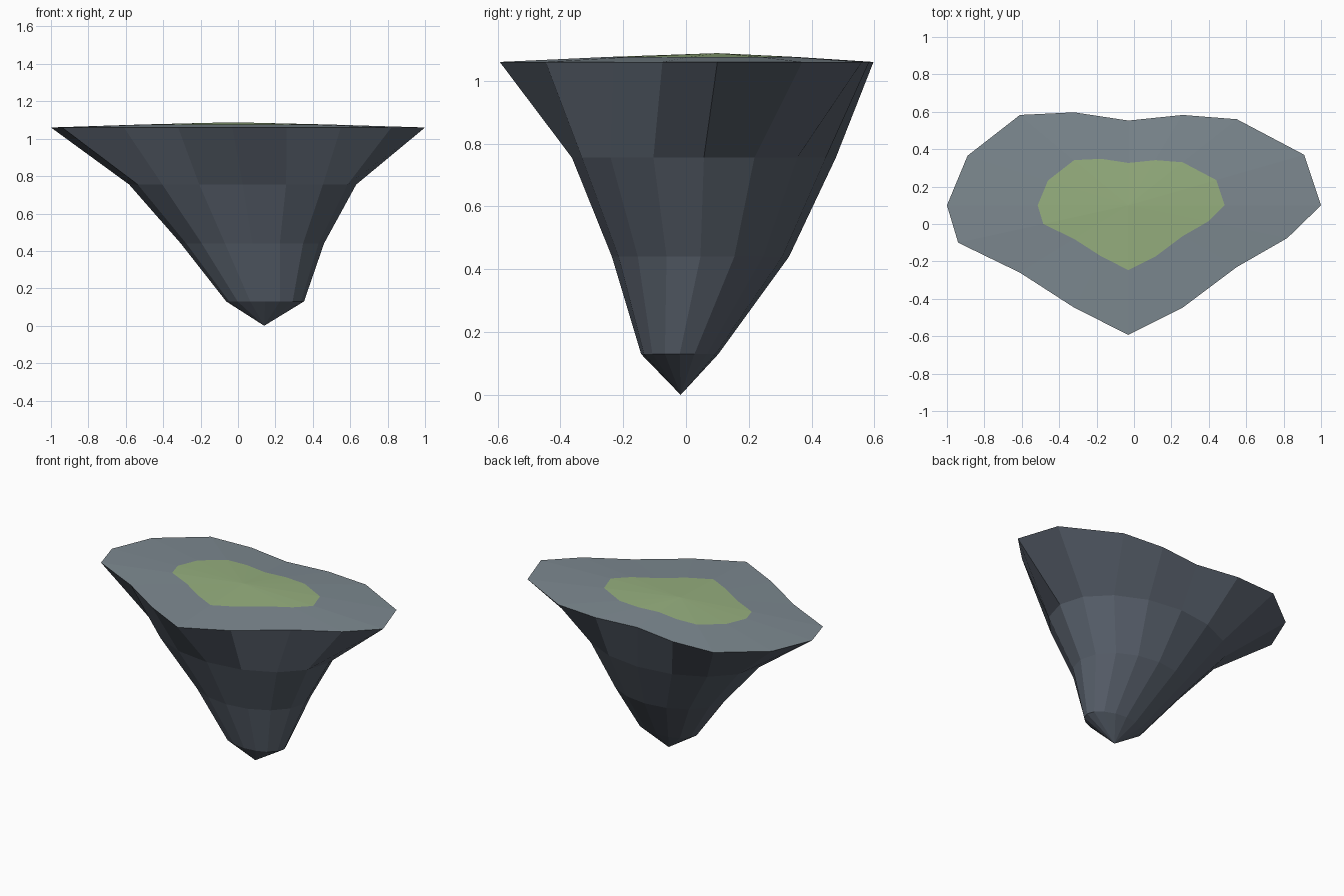
import bpy
from math import cos, sin, tau

if "Cube" in bpy.data.objects:
    bpy.data.objects.remove(bpy.data.objects["Cube"])

# Rim outline, counter-clockwise from the right end, seen from above
RIM = [(1.0, .10), (.91, .37), (.55, .56), (.26, .583), (-.03, .553), (-.32, .597),
       (-.61, .583), (-.89, .365), (-1.0, .10), (-.94, -.10), (-.61, -.26),
       (-.32, -.447), (-.03, -.593), (.26, -.447), (.55, -.23), (.82, -.075)]
CENTRE = (-.03, .10)
N = len(RIM)


def lift(points, z):
    return [(x, y, z) for x, y in points]


def oval(cx, cy, rx, ry, z):
    return [(cx + rx * cos(tau * i / N), cy + ry * sin(tau * i / N), z) for i in range(N)]


def material(name, rgb):
    m = bpy.data.materials.new(name)
    m.diffuse_color = (*rgb, 1)
    m.use_nodes = True
    m.node_tree.nodes["Principled BSDF"].inputs["Base Color"].default_value = m.diffuse_color
    return m


def loft(name, rings, mat, tip=None):
    """Skin equal rings from bottom to top, with an optional closing point."""
    verts = [v for r in rings for v in r]
    faces = [(k * N + i, k * N + (i + 1) % N, (k + 1) * N + (i + 1) % N, (k + 1) * N + i)
             for k in range(len(rings) - 1) for i in range(N)]
    if tip:
        t = len(verts)
        verts.append(tip)
        below = tip[2] < rings[0][0][2]
        for i in range(N):
            j = (i + 1) % N
            faces.append((j, i, t) if below else (t - N + i, t - N + j, t))
    me = bpy.data.meshes.new(name)
    me.from_pydata(verts, [], faces)
    me.materials.append(mat)
    ob = bpy.data.objects.new(name, me)
    bpy.context.collection.objects.link(ob)
    return ob


cliff = material("cliff_rock", (.10, .12, .152))
ledge = material("ledge_stone", (.205, .25, .28))
grass = material("grass", (.305, .43, .21))

# Tapering rocky underside: oval rings shrinking towards an off-centre tip
loft("rocky_underside",
     [oval(.145, -.02, .208, .123, .13),
      oval(.077, .046, .383, .282, .44),
      oval(.025, .057, .607, .42, .755),
      lift(RIM, 1.06)],
     cliff, (.14, -.017, 0))

# Stone ledge and low grassy mound on top
inner = [((x + CENTRE[0]) / 2, (y + CENTRE[1]) / 2) for x, y in RIM]
loft("stone_ledge", [lift(RIM, 1.06), lift(inner, 1.076)], ledge)
loft("grass_mound", [lift(inner, 1.076)], grass, (*CENTRE, 1.088))
